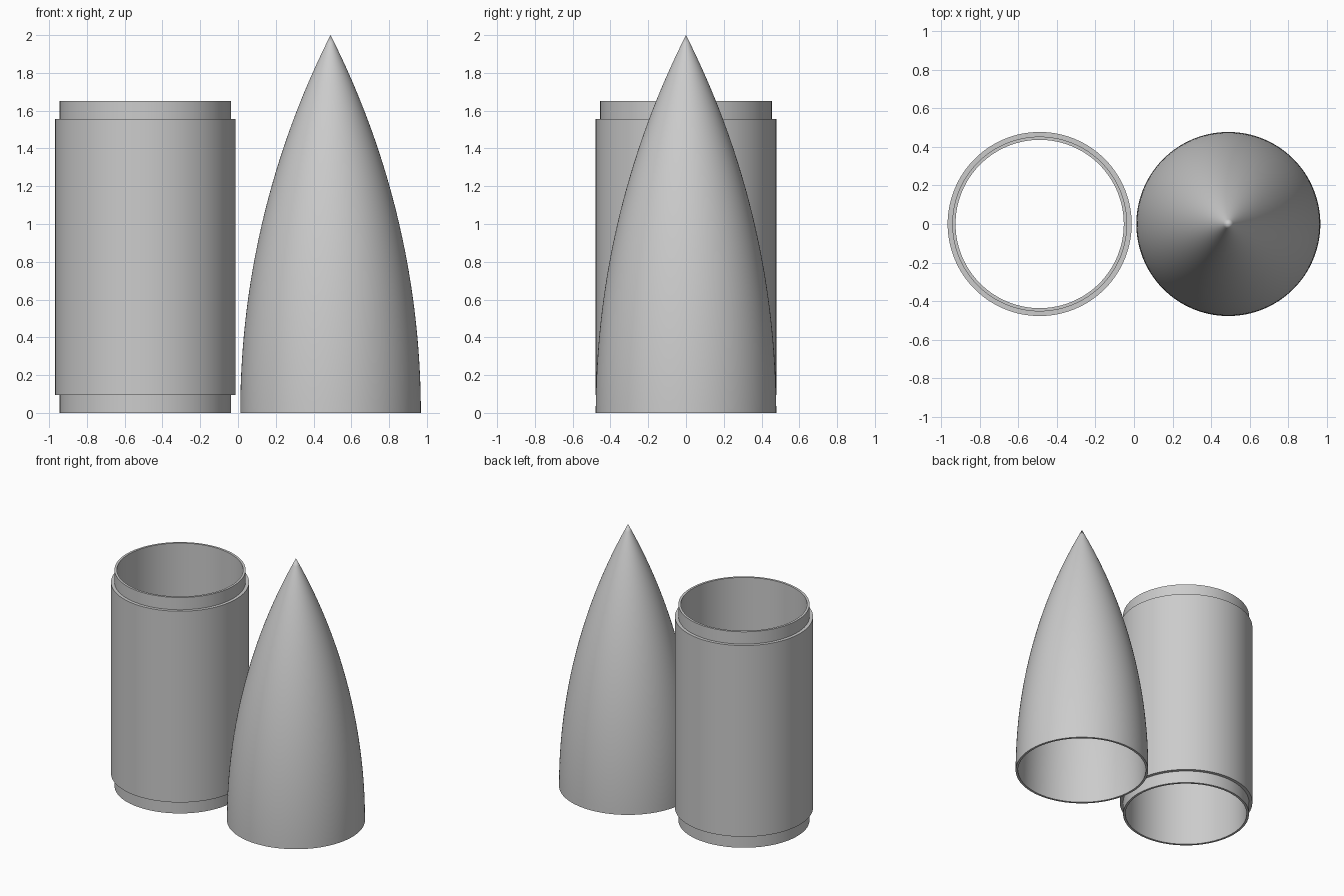
import bpy, bmesh, math

cube = bpy.data.objects.get("Cube")
if cube:
    bpy.data.objects.remove(cube, do_unlink=True)

RADIUS = 0.478      # shared outer radius
WALL = 0.017        # shell thickness
OFFSET = 0.49       # distance of each part from the centre
HEIGHT = 2.0        # nose cone height
SEGMENTS = 128

grey = bpy.data.materials.new("plain grey")
grey.use_nodes = True
grey.diffuse_color = (0.6, 0.6, 0.6, 1)
grey.node_tree.nodes["Principled BSDF"].inputs["Base Color"].default_value = (0.6, 0.6, 0.6, 1)


def lathe(name, profile, x):
    """Spin a profile of (radius, z) points into a smooth object."""
    bm = bmesh.new()
    verts = [bm.verts.new((r, 0, z)) for r, z in profile]
    edges = [bm.edges.new(pair) for pair in zip(verts, verts[1:])]
    if profile[0][0] > 0 and profile[-1][0] > 0:
        edges.append(bm.edges.new((verts[-1], verts[0])))
    bmesh.ops.spin(bm, geom=verts + edges, cent=(0, 0, 0), axis=(0, 0, 1),
                   angle=math.tau, steps=SEGMENTS)
    bmesh.ops.remove_doubles(bm, verts=bm.verts, dist=1e-5)
    bmesh.ops.recalc_face_normals(bm, faces=bm.faces)
    mesh = bpy.data.meshes.new(name)
    bm.to_mesh(mesh)
    bm.free()
    mesh.materials.append(grey)
    obj = bpy.data.objects.new(name, mesh)
    obj.location.x = x
    bpy.context.collection.objects.link(obj)
    bpy.ops.object.select_all(action='DESELECT')
    obj.select_set(True)
    bpy.context.view_layer.objects.active = obj
    bpy.ops.object.shade_smooth_by_angle(angle=math.radians(30))
    return obj


def ogive(radius, height, steps=40):
    """Pointed arch profile, upright at the base and sharp at the tip."""
    rho = (radius ** 2 + height ** 2) / (2 * radius)
    points = []
    for i in range(steps):
        z = height * i / steps
        points.append((math.sqrt(rho ** 2 - z ** 2) - rho + radius, z))
    return points + [(0, height)]


# Open tube with a stepped-in collar at each end
collar, bore = 0.454, 0.437
low, high, top = 0.095, 1.556, 1.65
lathe("body_tube", [
    (bore, 0), (collar, 0), (collar, low), (RADIUS, low),
    (RADIUS, high), (collar, high), (collar, top), (bore, top),
    (bore, high), (bore, low)], -OFFSET)

# Hollow nose cone, open at the base
outer = ogive(RADIUS, HEIGHT)
inner = ogive(RADIUS - WALL, HEIGHT - 2 * WALL)
lathe("nose_cone", outer + inner[::-1], OFFSET).data.update()
